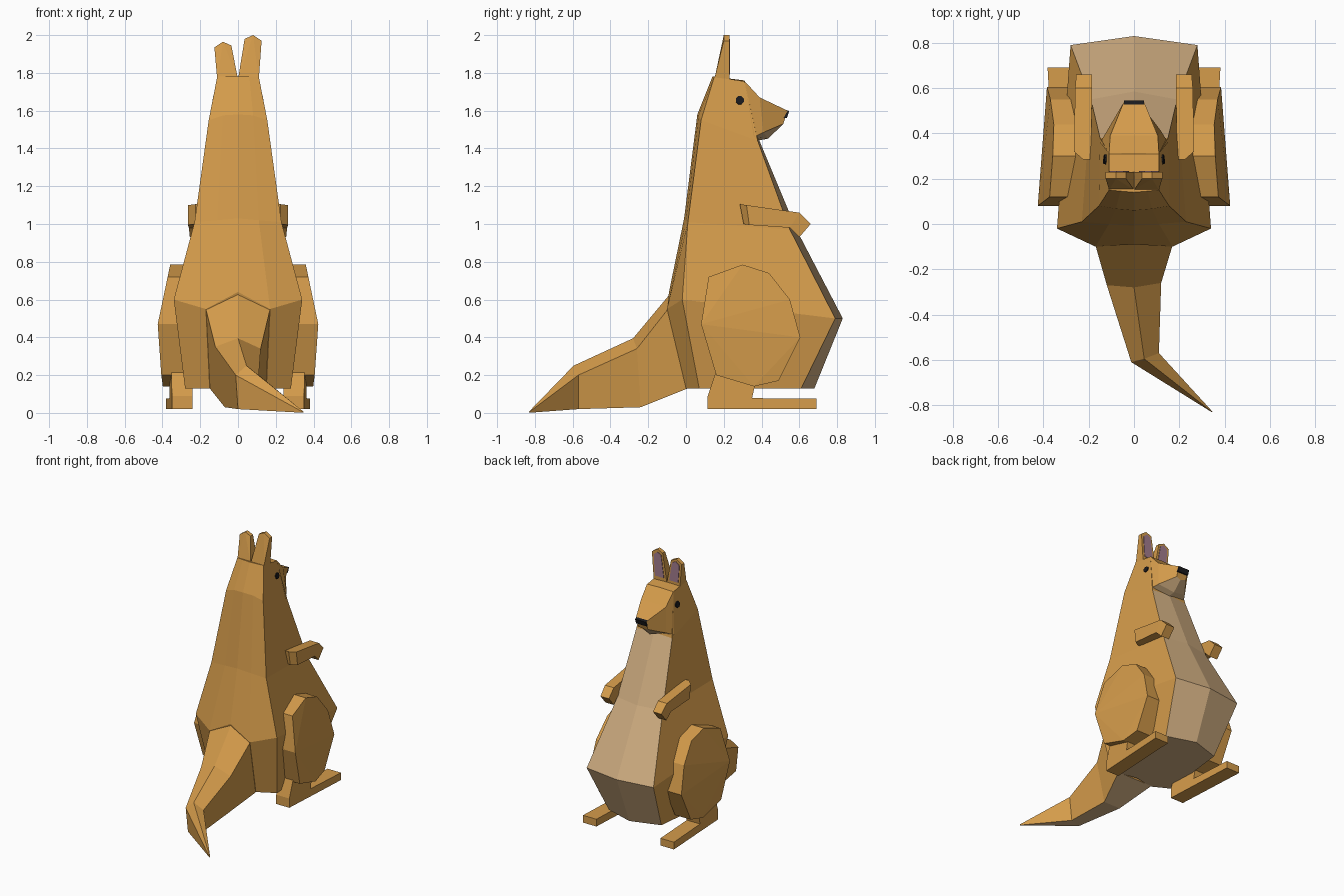
import bpy, bmesh, math
from mathutils import Vector
from mathutils.bvhtree import BVHTree

if "Cube" in bpy.data.objects:
    bpy.data.objects.remove(bpy.data.objects["Cube"])


def material(name, rgb):
    m = bpy.data.materials.new(name)
    m.diffuse_color = (*rgb, 1)
    m.use_nodes = True
    m.node_tree.nodes["Principled BSDF"].inputs["Base Color"].default_value = m.diffuse_color
    return m


FUR = material("orange fur", (0.66, 0.33, 0.07))
TAN = material("tan belly", (0.66, 0.44, 0.23))
PINK = material("mauve inner ear", (0.36, 0.20, 0.27))
BLACK = material("black", (0.01, 0.01, 0.012))


def finish(name, bm, mats, rule=None):
    """Turn a bmesh into a flat shaded object; rule(face) picks the material."""
    bmesh.ops.recalc_face_normals(bm, faces=bm.faces)
    bm.normal_update()
    if rule:
        for f in bm.faces:
            f.material_index = 1 if rule(f) else 0
    me = bpy.data.meshes.new(name)
    bm.to_mesh(me)
    bm.free()
    for m in mats:
        me.materials.append(m)
    ob = bpy.data.objects.new(name, me)
    bpy.context.collection.objects.link(ob)
    return ob


def loft(name, rings, mats, rule=None):
    bm = bmesh.new()
    vs = [[bm.verts.new(p) for p in r] for r in rings]
    n = len(rings[0])
    for a, b in zip(vs, vs[1:]):
        for i in range(n):
            j = (i + 1) % n
            bm.faces.new((a[i], a[j], b[j], b[i]))
    bm.faces.new(vs[0])
    bm.faces.new(vs[-1])
    return finish(name, bm, mats, rule)


def hull(name, pts, mats):
    bm = bmesh.new()
    for p in pts:
        bm.verts.new(p)
    r = bmesh.ops.convex_hull(bm, input=bm.verts)
    junk = {g for g in r["geom_interior"] + r["geom_unused"]
            if isinstance(g, bmesh.types.BMVert)}
    bmesh.ops.delete(bm, geom=list(junk), context='VERTS')
    bmesh.ops.dissolve_limit(bm, angle_limit=0.03, verts=bm.verts, edges=bm.edges)
    return finish(name, bm, mats)


def prism(name, outline, x_in, x_out, mats, s):
    """Side profile (y, z) closed between two x functions, on side s."""
    rings = [[(s * fx(y, z), y, z) for y, z in outline] for fx in (x_in, x_out)]
    return loft(name, rings, mats)


def mirrored(half):
    """Half ring whose first and last points lie on x = 0 -> full ring."""
    return half + [(-x, y, z) for x, y, z in half[-2:0:-1]]


# Body: rings from the seat up to the crown, tan front strip and underside
body_rings = [
    [(0, 0.03, 0.13), (0.15, 0.0, 0.13), (0.28, 0.07, 0.13), (0.22, 0.61, 0.13), (0, 0.68, 0.13)],
    [(0, -0.09, 0.64), (0.17, -0.10, 0.55), (0.34, -0.02, 0.60), (0.28, 0.79, 0.50), (0, 0.83, 0.50)],
    [(0, -0.01, 1.03), (0.11, 0.0, 1.02), (0.23, 0.01, 1.01), (0.19, 0.55, 0.97), (0, 0.585, 0.97)],
    [(0, 0.06, 1.58), (0.08, 0.067, 1.575), (0.155, 0.08, 1.55), (0.15, 0.38, 1.44), (0, 0.385, 1.45)],
    [(0, 0.14, 1.78), (0.06, 0.145, 1.78), (0.11, 0.15, 1.78), (0.11, 0.31, 1.755), (0, 0.31, 1.76)],
]


def belly(f):
    c = f.calc_center_median()
    front = f.normal.y > 0.5 and abs(f.normal.y) > abs(f.normal.x) and c.z < 1.5
    return front or f.normal.z < -0.9


body = loft("body", [mirrored(r) for r in body_rings], [FUR, TAN], belly)

# Snout and jaw
snout_rings = []
for (tx, ty, tz), (bx, by, bz), (cy, cz) in [
        ((0.11, 0.31, 1.757), (0.15, 0.36, 1.46), (0.37, 1.44)),
        ((0.105, 0.39, 1.67), (0.12, 0.41, 1.485), (0.435, 1.452)),
        ((0.045, 0.538, 1.60), (0.04, 0.515, 1.53), (0.505, 1.52))]:
    snout_rings.append([(-tx, ty, tz), (tx, ty, tz), (bx, by, bz), (0, cy, cz), (-bx, by, bz)])
loft("snout", snout_rings, [FUR, TAN], lambda f: f.normal.z < -0.35 and f.normal.y < 0.9)

# Nose
loft("nose", [[(x, 0.525, 1.606), (x, 0.546, 1.598), (x, 0.535, 1.562), (x, 0.515, 1.562)]
              for x in (-0.045, 0.045)], [BLACK])

# Tail: swings to one side, pointed tip, tan underneath
tail_rings = [
    [(0, -0.08, 0.635), (0.17, -0.095, 0.55), (0.15, 0.01, 0.13), (-0.15, 0.01, 0.13), (-0.17, -0.095, 0.55)],
    [(0, -0.28, 0.395), (0.12, -0.26, 0.34), (0.07, -0.24, 0.03), (-0.07, -0.24, 0.03), (-0.12, -0.27, 0.35)],
    [(0.045, -0.595, 0.25), (0.11, -0.57, 0.20), (0.09, -0.57, 0.02), (0.0, -0.60, 0.02), (-0.012, -0.61, 0.20)],
    [(0.345 + 0.003 * math.sin(a), -0.83, 0.004 + 0.004 * math.cos(a))
     for a in (0, 1.26, 2.51, 3.77, 5.03)],
]
loft("tail", tail_rings, [FUR, TAN], lambda f: f.normal.z < -0.8)

bm = bmesh.new()
bm.from_mesh(body.data)
bmesh.ops.triangulate(bm, faces=bm.faces)
tree = BVHTree.FromBMesh(bm)
bm.free()

thigh = [(0.12, 0.72), (0.30, 0.785), (0.44, 0.74), (0.55, 0.60), (0.605, 0.40),
         (0.49, 0.17), (0.36, 0.14), (0.16, 0.20), (0.08, 0.47)]
foot = [(0.115, 0.02), (0.69, 0.02), (0.69, 0.075), (0.35, 0.078), (0.37, 0.17),
        (0.165, 0.24), (0.115, 0.09)]
arm = [  # top (y, z), bottom (y, z), inner x, outer x
    ((0.285, 1.105), (0.305, 1.00), 0.19, 0.225), ((0.32, 1.10), (0.335, 0.995), 0.19, 0.265),
    ((0.60, 1.06), (0.55, 0.98), 0.185, 0.26), ((0.66, 1.00), (0.60, 0.93), 0.185, 0.255)]


def thigh_out(y, z):
    x = 0.425 - 0.21 * max(z - 0.47, 0) - 0.07 * max(0.47 - z, 0)
    return x - 0.13 * max(y - 0.33, 0)


for s, side in ((1, "right"), (-1, "left")):
    # Thigh: slab bulging at knee height
    hull(side + "_thigh", [(s * x, y, z) for y, z in thigh for x in (0.25, thigh_out(y, z))], [FUR])
    # Foot with heel, toes turned slightly out
    prism(side + "_foot", foot, lambda y, z: 0.24 + 0.05 * (y - 0.115),
          lambda y, z: 0.35 + 0.055 * (y - 0.115), [FUR], s)
    # Arm with drooping paw
    loft(side + "_arm", [[(s * a, *t), (s * b, *t), (s * b, *d), (s * a, *d)]
                         for t, d, a, b in arm], [FUR])
    # Ear; the left one sits a little lower
    dz = 0 if s > 0 else -0.035
    top = [(0.035, 1.98 + dz), (0.08, 2.0 + dz), (0.125, 1.97 + dz)]
    pts = [(s * x, y, 1.765) for x in (0.0, 0.11) for y in (0.15, 0.23)]
    pts += [(s * x, y, z) for x, z in top for y in (0.2, 0.23)]
    hull(side + "_ear", pts, [FUR])
    # Inner ear plate, a shrunken copy of the ear front
    front = [(0.0, 1.775), (0.11, 1.775)] + top[::-1]
    cx, cz = 0.07, 1.885 + dz / 2
    plate = [(s * (cx + 0.68 * (x - cx)), cz + 0.82 * (z - cz)) for x, z in front]
    loft(side + "_inner_ear", [[(x, y, z) for x, z in plate] for y in (0.227, 0.234)], [PINK])
    # Eye: thin octagon laid on the side of the head
    hit, nrm, _, _ = tree.ray_cast(Vector((s, 0.285, 1.655)), Vector((-s, 0, 0)))
    if nrm.x * s < 0:
        nrm = -nrm
    u = nrm.cross(Vector((0, 0, 1))).normalized()
    v = nrm.cross(u)
    loft(side + "_eye", [[hit + nrm * d + 0.023 * (math.cos(a) * u + math.sin(a) * v)
                          for a in [math.pi * (k + 0.5) / 4 for k in range(8)]]
                         for d in (-0.002, 0.007)], [BLACK])
